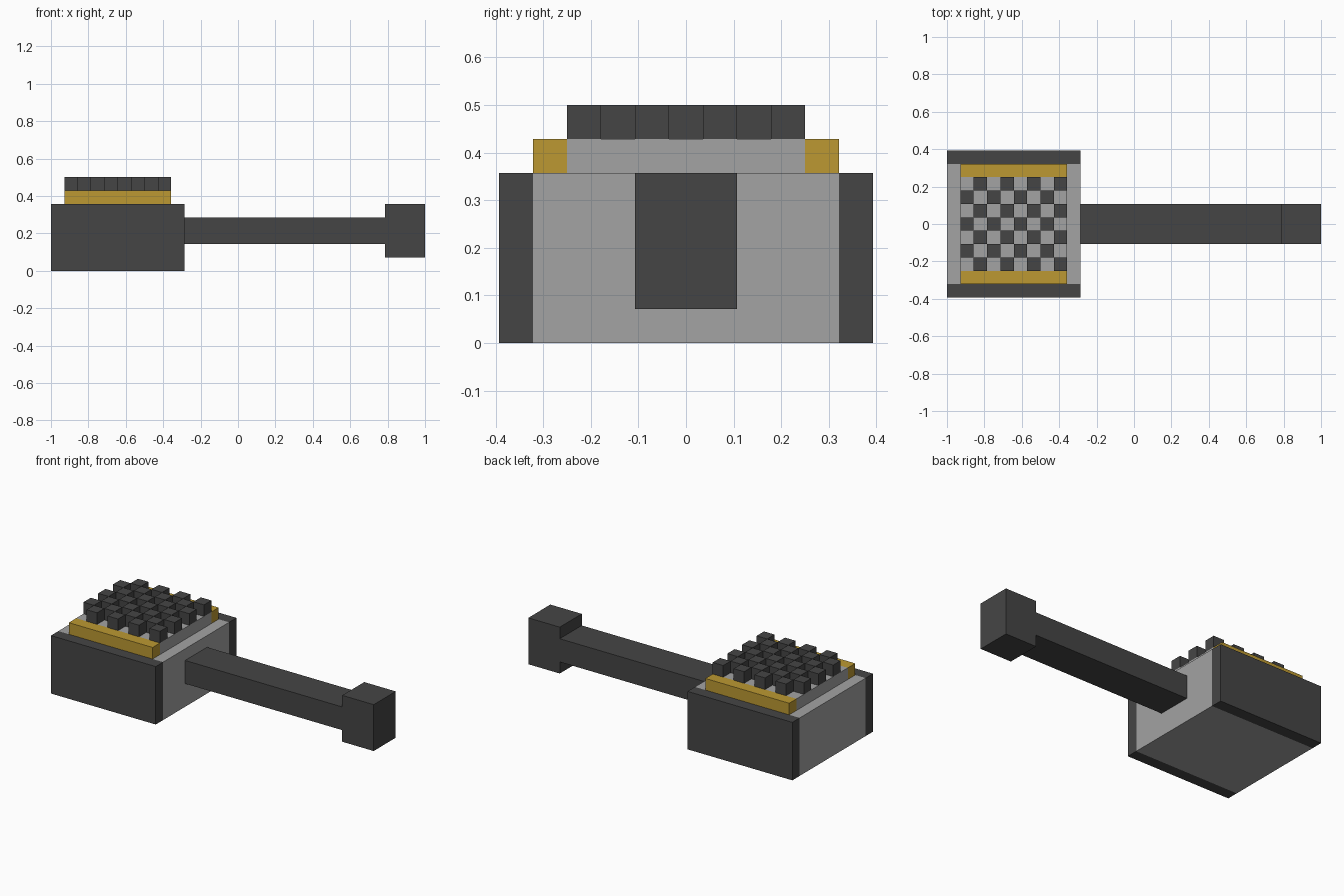
import bpy

U = 1 / 14  # one block of the grid the model is built on

old = bpy.data.objects.get("Cube")
if old:
    bpy.data.objects.remove(old, do_unlink=True)


def srgb(c):
    c /= 255
    return c / 12.92 if c <= 0.04045 else ((c + 0.055) / 1.055) ** 2.4


def material(name, r, g, b):
    mat = bpy.data.materials.new(name)
    mat.use_nodes = True
    colour = (srgb(r), srgb(g), srgb(b), 1)
    mat.diffuse_color = colour
    mat.node_tree.nodes["Principled BSDF"].inputs["Base Color"].default_value = colour
    return mat


dark = material("dark grey", 69, 69, 69)
grey = material("light grey", 163, 163, 163)
gold = material("gold", 188, 153, 50)


def box(name, x, y, z, mat):
    """Box from (min, max) pairs given in blocks."""
    spans = (x, y, z)
    bpy.ops.mesh.primitive_cube_add(size=1)
    ob = bpy.context.object
    ob.name = ob.data.name = name
    ob.location = [(a + b) / 2 * U for a, b in spans]
    ob.scale = [(b - a) * U for a, b in spans]
    bpy.ops.object.transform_apply(location=True, rotation=False, scale=True)
    ob.data.materials.append(mat)
    return ob


# Head block and the raised pad on top of it
box("head_core", (-14, -4), (-4.5, 4.5), (0, 5), grey)
box("striking_pad", (-13, -5), (-3.5, 3.5), (5, 6), grey)

# Side plates and gold trim bars, mirrored front to back
for side, s in (("front", -1), ("back", 1)):
    box(side + "_side_plate", (-14, -4), sorted((4.5 * s, 5.5 * s)), (0, 5), dark)
    box(side + "_gold_trim", (-13, -5), sorted((3.5 * s, 4.5 * s)), (5, 6), gold)

# Checkerboard of studs on the pad
for col in range(8):
    for row in range(7):
        if (col + row) % 2:
            x, y = -13 + col, -3.5 + row
            box(f"stud_{col}_{row}", (x, x + 1), (y, y + 1), (6, 7), dark)

# Handle and pommel
box("handle", (-4, 11), (-1.5, 1.5), (2, 4), dark)
box("pommel", (11, 14), (-1.5, 1.5), (1, 5), dark)
